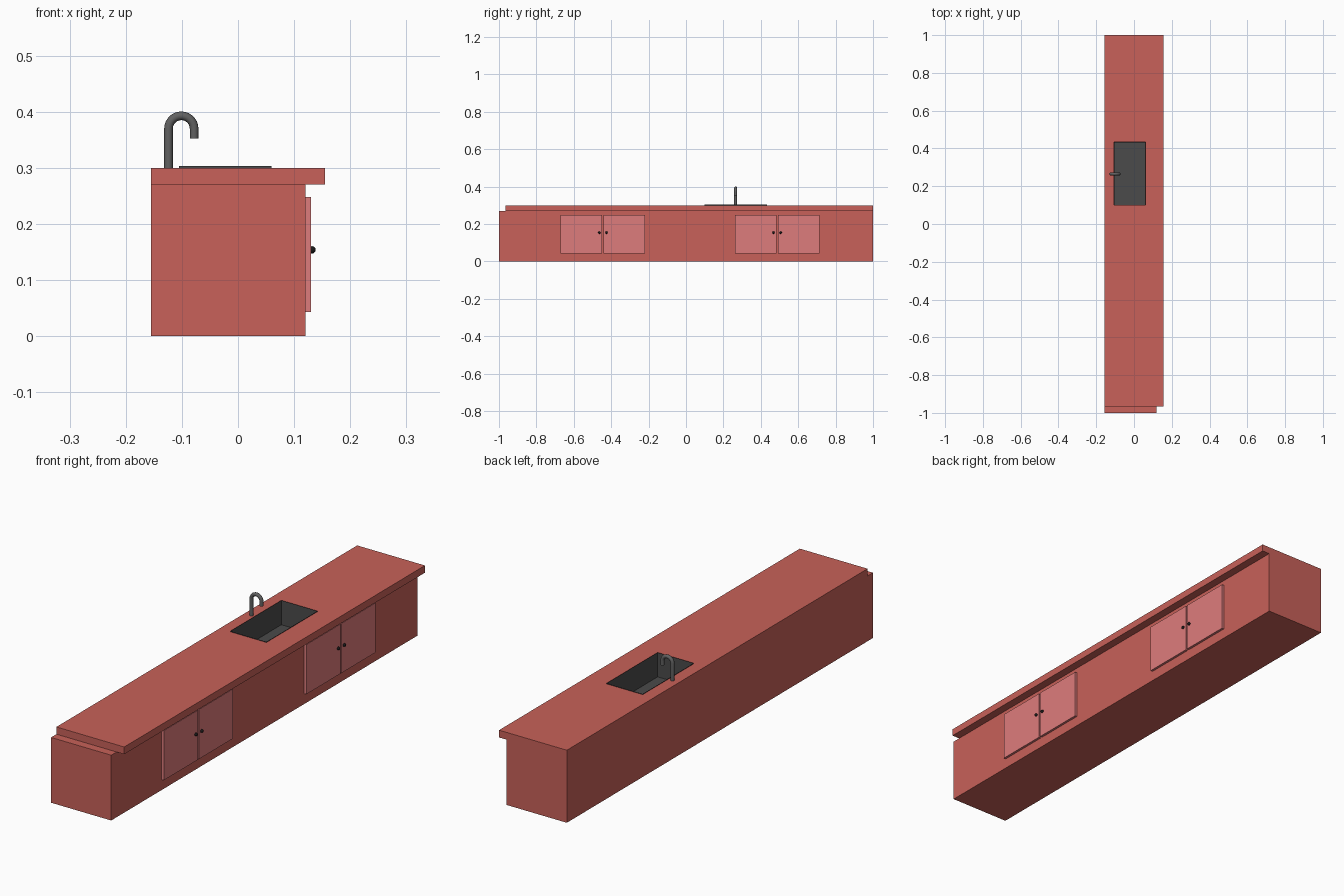
import bpy, bmesh, math
from mathutils import Vector

if "Cube" in bpy.data.objects:
    bpy.data.objects.remove(bpy.data.objects["Cube"])


def material(name, rgb):
    m = bpy.data.materials.new(name)
    m.diffuse_color = (*rgb, 1)
    m.use_nodes = True
    m.node_tree.nodes["Principled BSDF"].inputs["Base Color"].default_value = m.diffuse_color
    return m


RED = material("cabinet_red", (0.58, 0.12, 0.10))
PINK = material("door_pink", (0.73, 0.20, 0.20))
STEEL = material("dark_steel", (0.07, 0.07, 0.07))
PIPE = material("pipe_grey", (0.12, 0.12, 0.12))
BLACK = material("knob_black", (0.01, 0.01, 0.01))


def finish(bm, name, mat):
    me = bpy.data.meshes.new(name)
    bm.to_mesh(me)
    bm.free()
    ob = bpy.data.objects.new(name, me)
    bpy.context.collection.objects.link(ob)
    if mat:
        me.materials.append(mat)
    return ob


def box_bm(lo, hi):
    bm = bmesh.new()
    bmesh.ops.create_cube(bm, size=1)
    lo, hi = Vector(lo), Vector(hi)
    bmesh.ops.scale(bm, vec=hi - lo, verts=bm.verts)
    bmesh.ops.translate(bm, vec=(lo + hi) / 2, verts=bm.verts)
    return bm


def box(name, lo, hi, mat=None):
    return finish(box_bm(lo, hi), name, mat)


# Cabinet body and worktop, both opened up for the basin
SINK_LO, SINK_HI = (-0.105, 0.10, 0.20), (0.06, 0.433, 0.303)
cutter = box("sink_cutter", SINK_LO, (0.06, 0.433, 0.35))
cutter.hide_render = True
cutter.hide_viewport = True
cutter.display_type = 'WIRE'
cabinet = box("cabinet", (-0.155, -1, 0), (0.12, 1, 0.27), RED)
worktop = box("worktop", (-0.155, -0.965, 0.27), (0.155, 1, 0.30), RED)
for ob in (cabinet, worktop):
    mod = ob.modifiers.new("sink_opening", 'BOOLEAN')
    mod.operation = 'DIFFERENCE'
    mod.solver = 'EXACT'
    mod.object = cutter

# Basin: thin-walled open box whose rim stands just proud of the worktop
bm = box_bm(SINK_LO, SINK_HI)
bm.normal_update()
top = max(bm.faces, key=lambda f: f.calc_center_median().z)
bmesh.ops.inset_region(bm, faces=[top], thickness=0.002)
bmesh.ops.translate(bm, vec=(0, 0, -0.10), verts=top.verts)
finish(bm, "sink_basin", STEEL)

# Two pairs of doors, each with a round knob near the meeting edge
for pair, yc in (("left", -0.444), ("right", 0.487)):
    for leaf, s in (("a", -1), ("b", 1)):
        ys = sorted((yc + s * 0.004, yc + s * 0.226))
        box(f"door_{pair}_{leaf}", (0.12, ys[0], 0.043), (0.13, ys[1], 0.248), PINK)
        bm = bmesh.new()
        bmesh.ops.create_uvsphere(bm, u_segments=16, v_segments=10, radius=0.0065)
        bmesh.ops.translate(bm, vec=(0.132, yc + s * 0.019, 0.154), verts=bm.verts)
        for f in bm.faces:
            f.smooth = True
        finish(bm, f"knob_{pair}_{leaf}", BLACK)

# Gooseneck tap: a round tube swept along an upside-down U
cx, cz, r, ty = -0.101, 0.370, 0.0228, 0.265
path = [(cx - r, 0.298)]
path += [(cx - r * math.cos(math.pi * i / 14), cz + r * math.sin(math.pi * i / 14)) for i in range(15)]
path += [(cx + r, 0.352)]
cu = bpy.data.curves.new("tap", 'CURVE')
cu.dimensions = '3D'
cu.bevel_depth = 0.0077
cu.bevel_resolution = 3
cu.use_fill_caps = True
sp = cu.splines.new('POLY')
sp.points.add(len(path) - 1)
for p, (x, z) in zip(sp.points, path):
    p.co = (x, ty, z, 1)
sp.use_smooth = True
cu.materials.append(PIPE)
bpy.context.collection.objects.link(bpy.data.objects.new("tap", cu))
